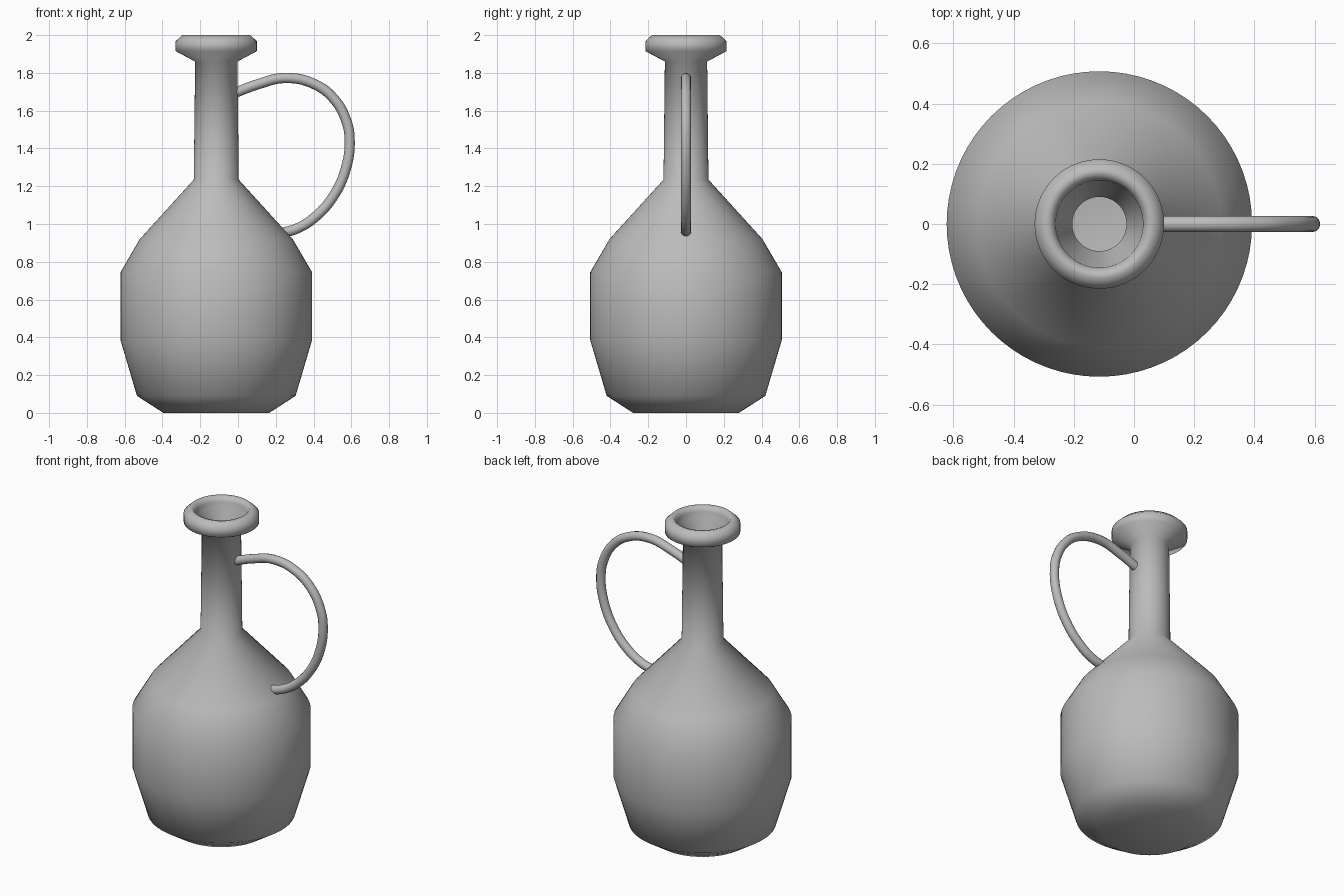
import bpy, bmesh, math

if "Cube" in bpy.data.objects:
    bpy.data.objects.remove(bpy.data.objects["Cube"])

CX = -0.115      # axis of the bottle
SEGMENTS = 72

grey = bpy.data.materials.new("plain grey")
grey.diffuse_color = (0.5, 0.5, 0.5, 1)
grey.use_nodes = True
grey.node_tree.nodes["Principled BSDF"].inputs["Base Color"].default_value = grey.diffuse_color


def lathe(name, profile):
    """Spin a (radius, height) profile around the bottle axis."""
    bm = bmesh.new()
    verts = [bm.verts.new((r, 0, z)) for r, z in profile]
    edges = [bm.edges.new(pair) for pair in zip(verts, verts[1:])]
    bmesh.ops.spin(bm, geom=verts + edges, cent=(0, 0, 0), axis=(0, 0, 1),
                   angle=math.tau, steps=SEGMENTS, use_duplicate=False)
    bmesh.ops.remove_doubles(bm, verts=bm.verts, dist=1e-4)
    bmesh.ops.recalc_face_normals(bm, faces=bm.faces)
    for f in bm.faces:
        f.smooth = True
    mesh = bpy.data.meshes.new(name)
    bm.to_mesh(mesh)
    bm.free()
    mesh.materials.append(grey)
    obj = bpy.data.objects.new(name, mesh)
    obj.location.x = CX
    bpy.context.collection.objects.link(obj)
    return obj


# Hollow bottle: outside from the base up, over the lip, down the inside
outside = [(0, 0), (0.28, 0), (0.42, 0.09), (0.507, 0.385), (0.507, 0.745),
           (0.405, 0.92), (0.119, 1.235), (0.112, 1.86), (0.215, 1.915),
           (0.215, 1.968), (0.18, 2.0)]
inside = [(0.158, 1.995), (0.145, 1.97), (0.143, 1.935), (0.09, 1.86),
          (0.092, 1.225), (0.385, 0.90), (0.48, 0.735), (0.48, 0.39),
          (0.40, 0.11), (0.27, 0.03), (0, 0.03)]
lathe("bottle", outside + inside)

# Handle: round tube from the neck out and down to the shoulder
path = [(-0.01, 1.697), (0.1, 1.738), (0.25, 1.773), (0.41, 1.738),
        (0.51, 1.66), (0.572, 1.55), (0.591, 1.45), (0.57, 1.29),
        (0.50, 1.14), (0.40, 1.03), (0.31, 0.975), (0.235, 0.953)]
curve = bpy.data.curves.new("handle", 'CURVE')
curve.dimensions = '3D'
curve.bevel_depth = 0.027
curve.bevel_resolution = 4
curve.resolution_u = 6
curve.use_fill_caps = True
spline = curve.splines.new('BEZIER')
spline.bezier_points.add(len(path) - 1)
for point, (x, z) in zip(spline.bezier_points, path):
    point.co = (x, 0, z)
    point.handle_left_type = point.handle_right_type = 'AUTO'
curve.materials.append(grey)
handle = bpy.data.objects.new("handle", curve)
bpy.context.collection.objects.link(handle)
bpy.context.view_layer.objects.active = handle
handle.select_set(True)
bpy.ops.object.convert(target='MESH')
bpy.ops.object.shade_smooth_by_angle(angle=math.radians(50))
